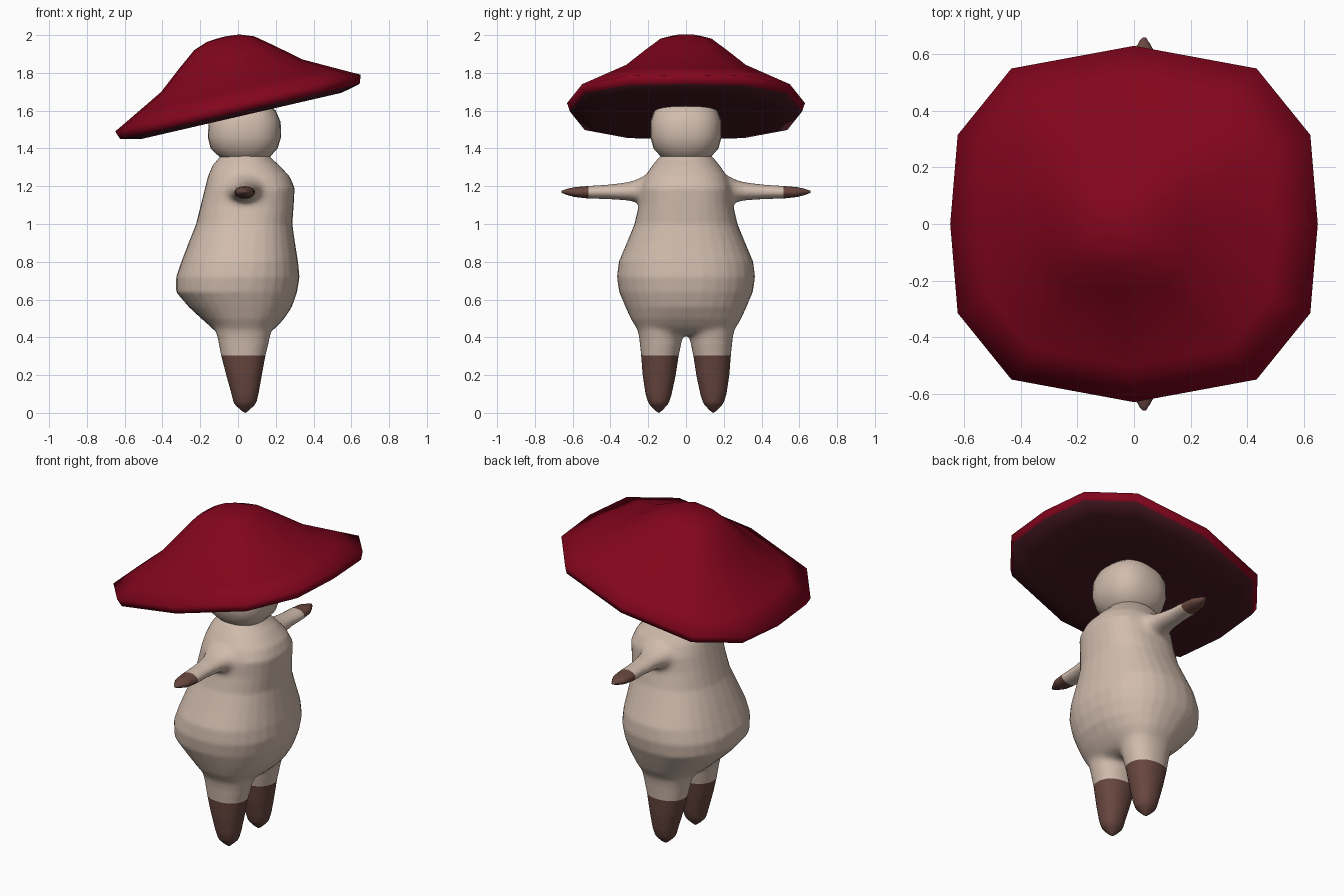
import bpy, bmesh, math
from mathutils import Vector, Matrix

if "Cube" in bpy.data.objects:
    bpy.data.objects.remove(bpy.data.objects["Cube"])


def material(name, rgb):
    m = bpy.data.materials.new(name)
    m.diffuse_color = (*rgb, 1.0)
    m.use_nodes = True
    m.node_tree.nodes["Principled BSDF"].inputs["Base Color"].default_value = m.diffuse_color
    return m


CREAM = material("cream skin", (0.64, 0.505, 0.42))
BROWN = material("brown tips", (0.14, 0.062, 0.05))
RED = material("cap red", (0.225, 0.0015, 0.012))
DARK = material("cap underside", (0.06, 0.009, 0.016))


def finish(bm, name, mats, rule=None, angle=60):
    """Turn a bmesh into a smooth object, second material where rule(centre) holds."""
    bmesh.ops.recalc_face_normals(bm, faces=bm.faces)
    if rule:
        for f in bm.faces:
            f.material_index = int(rule(f.calc_center_median()))
    me = bpy.data.meshes.new(name)
    bm.to_mesh(me)
    bm.free()
    ob = bpy.data.objects.new(name, me)
    bpy.context.collection.objects.link(ob)
    for m in mats:
        me.materials.append(m)
    bpy.ops.object.select_all(action='DESELECT')
    ob.select_set(True)
    bpy.context.view_layer.objects.active = ob
    bpy.ops.object.shade_smooth_by_angle(angle=math.radians(angle))
    return ob


def loft(bm, rings, sides=20, power=2.0, change=None):
    """Add a stack of rings (height, cu, cv, ru, rv, [power]), capped at both ends."""
    change = change or Matrix.Identity(3)
    loops = []
    for r in rings:
        z, cu, cv, ru, rv = r[:5]
        e = 2.0 / (r[5] if len(r) > 5 else power)
        loop = []
        for i in range(sides):
            a = 2 * math.pi * i / sides
            c, s = math.cos(a), math.sin(a)
            co = Vector((cu + ru * math.copysign(abs(c) ** e, c),
                         cv + rv * math.copysign(abs(s) ** e, s), z))
            loop.append(bm.verts.new(change @ co))
        loops.append(loop)
    for a, b in zip(loops, loops[1:]):
        for i in range(sides):
            j = (i + 1) % sides
            bm.faces.new((a[i], a[j], b[j], b[i]))
    bm.faces.new(loops[0])
    bm.faces.new(loops[-1])


def spans(rows):
    """Rows of (z, x min, x max, y half width, power) to loft rings."""
    return [(z, (a + b) / 2, 0, (b - a) / 2, h, p) for z, a, b, h, p in rows]


# Pear-shaped body
bm = bmesh.new()
loft(bm, spans([
    (0.415, -0.07, 0.13, 0.20, 2.4),
    (0.43, -0.12, 0.175, 0.24, 2.6),
    (0.46, -0.15, 0.21, 0.27, 2.6),
    (0.50, -0.195, 0.245, 0.293, 2.4),
    (0.56, -0.26, 0.285, 0.32, 2.3),
    (0.64, -0.328, 0.313, 0.354, 2.3),
    (0.72, -0.328, 0.326, 0.366, 2.3),
    (0.80, -0.30, 0.318, 0.356, 2.3),
    (0.90, -0.262, 0.302, 0.314, 2.3),
    (1.00, -0.222, 0.288, 0.273, 2.3),
    (1.10, -0.197, 0.295, 0.25, 2.4),
    (1.19, -0.175, 0.30, 0.245, 2.4),
    (1.25, -0.16, 0.275, 0.22, 2.3),
    (1.31, -0.135, 0.22, 0.178, 2.2),
    (1.345, -0.105, 0.18, 0.15, 2.1),
    (1.365, -0.09, 0.165, 0.13, 2.1)]), 32)

LEG = [(0.50, 0.03, 0.145, 0.13, 0.12), (0.43, 0.03, 0.133, 0.148, 0.122),
       (0.38, 0.03, 0.134, 0.135, 0.112), (0.305, 0.028, 0.138, 0.118, 0.10),
       (0.20, 0.032, 0.142, 0.095, 0.088), (0.10, 0.037, 0.145, 0.072, 0.07),
       (0.05, 0.037, 0.145, 0.06, 0.054), (0.02, 0.037, 0.145, 0.03, 0.027),
       (0.0, 0.037, 0.145, 0.008, 0.008)]
# Arm rings run outwards: (distance, x, z, x radius, z radius)
ARM = [(0.17, 0.04, 1.17, 0.13, 0.11), (0.235, 0.04, 1.175, 0.105, 0.074),
       (0.27, 0.037, 1.175, 0.082, 0.058), (0.33, 0.036, 1.172, 0.066, 0.046),
       (0.42, 0.035, 1.17, 0.057, 0.038), (0.515, 0.035, 1.168, 0.056, 0.034),
       (0.59, 0.035, 1.169, 0.05, 0.027), (0.63, 0.035, 1.17, 0.03, 0.017),
       (0.665, 0.035, 1.17, 0.008, 0.007)]

# Pointed legs and arms, both sides
for side in (1, -1):
    loft(bm, [(z, x, y * side, rx, ry) for z, x, y, rx, ry in LEG], 24, 2.2)
    loft(bm, ARM, 20, change=Matrix(((1, 0, 0), (0, 0, side), (0, 1, 0))))

# Fuse body and limbs into one skin
body = finish(bm, "body_with_limbs", [CREAM, BROWN])
mod = body.modifiers.new("fuse", 'REMESH')
mod.mode = 'VOXEL'
mod.voxel_size = 0.011
bpy.ops.object.modifier_apply(modifier=mod.name)

# Soften the shoulder and hip joins, then cut clean lines for hands and feet
bm = bmesh.new()
bm.from_mesh(body.data)
joins = [v for v in bm.verts if 0.37 < v.co.z < 0.49
         or (0.21 < abs(v.co.y) < 0.32 and 1.07 < v.co.z < 1.28 and abs(v.co.x - 0.04) < 0.17)]
for verts, rounds in ((joins, 14), (list(bm.verts), 2)):
    for _ in range(rounds):
        bmesh.ops.smooth_vert(bm, verts=verts, factor=0.5, use_axis_x=True,
                              use_axis_y=True, use_axis_z=True)
for co, no in (((0, 0, 0.305), (0, 0, 1)), ((0, 0.515, 0), (0, 1, 0)), ((0, -0.515, 0), (0, 1, 0))):
    bmesh.ops.bisect_plane(bm, geom=bm.verts[:] + bm.edges[:] + bm.faces[:],
                           plane_co=co, plane_no=no, dist=0.0005)
bpy.data.objects.remove(body)
finish(bm, "body_with_limbs", [CREAM, BROWN], lambda c: c.z < 0.305 or abs(c.y) > 0.515)

# Head tucked under the cap
bm = bmesh.new()
loft(bm, spans([
    (1.34, -0.08, 0.15, 0.115, 2.2),
    (1.362, -0.105, 0.175, 0.138, 2.3),
    (1.40, -0.145, 0.21, 0.172, 2.4),
    (1.46, -0.16, 0.228, 0.188, 2.5),
    (1.54, -0.155, 0.226, 0.188, 2.5),
    (1.60, -0.125, 0.20, 0.168, 2.4),
    (1.64, -0.10, 0.15, 0.135, 2.3)]), 28)
finish(bm, "head", [CREAM])

# Tilted twelve-sided mushroom cap: (scale of the rim outline, local height)
QUARTER = [(0.667, 0.0), (0.64, 0.315), (0.445, 0.55)]
OUTLINE = QUARTER + [(0, 0.63)] + [(-x, y) for x, y in QUARTER[::-1]]
OUTLINE += [(x, -y) for x, y in OUTLINE[-2:0:-1]]
bm = bmesh.new()
profile = [(0.03, -0.05), (0.5, -0.06), (0.82, -0.07), (0.975, -0.046),
           (1.0, 0.0), (0.80, 0.070), (0.575, 0.149), (0.39, 0.25),
           (0.245, 0.325), (0.13, 0.353), (0.02, 0.359)]
loops = [[bm.verts.new((x * s, y * s, h)) for x, y in OUTLINE] for s, h in profile]
for a, b in zip(loops, loops[1:]):
    for i in range(12):
        j = (i + 1) % 12
        bm.faces.new((a[i], a[j], b[j], b[i]))
bm.faces.new(loops[0])
bm.faces.new(loops[-1])
# Underside is everything below the rim band
cap = finish(bm, "mushroom_cap", [RED, DARK], lambda c: c.z < -0.03, 88)
cap.data.transform(Matrix.Translation((0, 0, 1.64)) @ Matrix.Rotation(math.radians(-13), 4, 'Y'))
